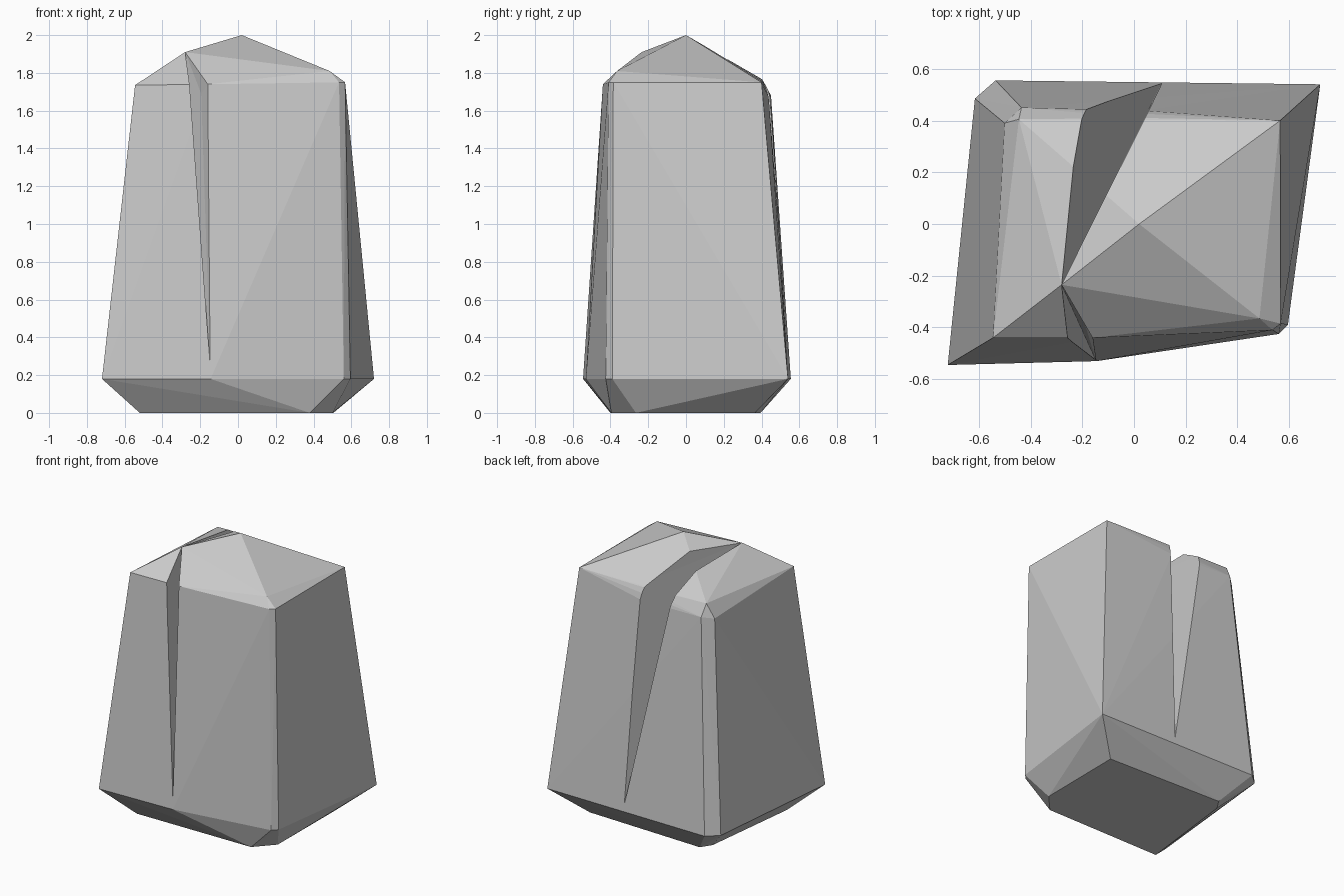
import bpy, bmesh
from mathutils import Vector

if "Cube" in bpy.data.objects:
    bpy.data.objects.remove(bpy.data.objects["Cube"])


def hull(name, points):
    """Faceted convex stone chunk around a few corner points."""
    bm = bmesh.new()
    for p in points:
        bm.verts.new(p)
    res = bmesh.ops.convex_hull(bm, input=bm.verts[:])
    loose = [v for v in bm.verts if not v.link_faces]
    bmesh.ops.delete(bm, geom=loose, context='VERTS')
    bmesh.ops.dissolve_limit(bm, angle_limit=0.01, verts=bm.verts[:], edges=bm.edges[:])
    bmesh.ops.recalc_face_normals(bm, faces=bm.faces[:])
    mesh = bpy.data.meshes.new(name)
    bm.to_mesh(mesh)
    bm.free()
    ob = bpy.data.objects.new(name, mesh)
    bpy.context.collection.objects.link(ob)
    return ob


def beyond(bed, lip, k=3.0):
    """Extend a crack wall from its bed through its lip, out of the stone."""
    bed, lip = Vector(bed), Vector(lip)
    return bed + (lip - bed) * k


# Rock corners: base, widest ring, shoulder, crown
base = [(-.52, -.40), (.38, -.395), (.50, -.265), (.505, .365), (-.385, .395), (-.435, .318)]
belt = [(-.72, -.545), (-.145, -.53), (.56, -.425), (.595, -.39),
        (.72, .54), (-.535, .555), (-.615, .485)]
shoulder = [(-.545, -.44, 1.735), (.535, -.41, 1.75), (.567, -.385, 1.75), (.485, -.365, 1.81),
            (.565, .40, 1.75), (-.435, .45, 1.68), (-.50, .39, 1.665), (-.445, .405, 1.765)]
peak, ridge = (.02, 0, 2.0), (-.28, -.235, 1.91)

# Crack lips and beds
front_lips = [(-.215, -.44, 1.735), (-.16, -.44, 1.74)]
front_bed = (-.195, -.37, 1.69)
back_lips = [(-.075, .412, 1.745), (-.06, .437, 1.66), (.03, .41, 1.75), (.045, .438, 1.67)]
back_bed = (.0, .36, 1.63)
mid_lip, mid_bed = (-.118, .125, 1.92), (-.112, .12, 1.86)

rock = hull("rock", [(x, y, 0) for x, y in base] + [(x, y, .18) for x, y in belt]
            + shoulder + front_lips + back_lips + [mid_lip, peak, ridge])

# Wedge cutters for the front and back cracks, both running out at the ridge
start = (-.28, -.235, 1.912)
front = hull("front_crack_cutter", [start, front_bed, (-.145, -.532, .22)]
             + [beyond(front_bed, p) for p in front_lips])
back = hull("back_crack_cutter", [start, mid_bed, back_bed, (.11, .548, .22), beyond(mid_bed, mid_lip)]
            + [beyond(back_bed, p) for p in back_lips])

for cutter in (front, back):
    cutter.hide_render = True
    cutter.hide_set(True)
    mod = rock.modifiers.new(cutter.name, 'BOOLEAN')
    mod.operation = 'DIFFERENCE'
    mod.solver = 'EXACT'
    mod.object = cutter
